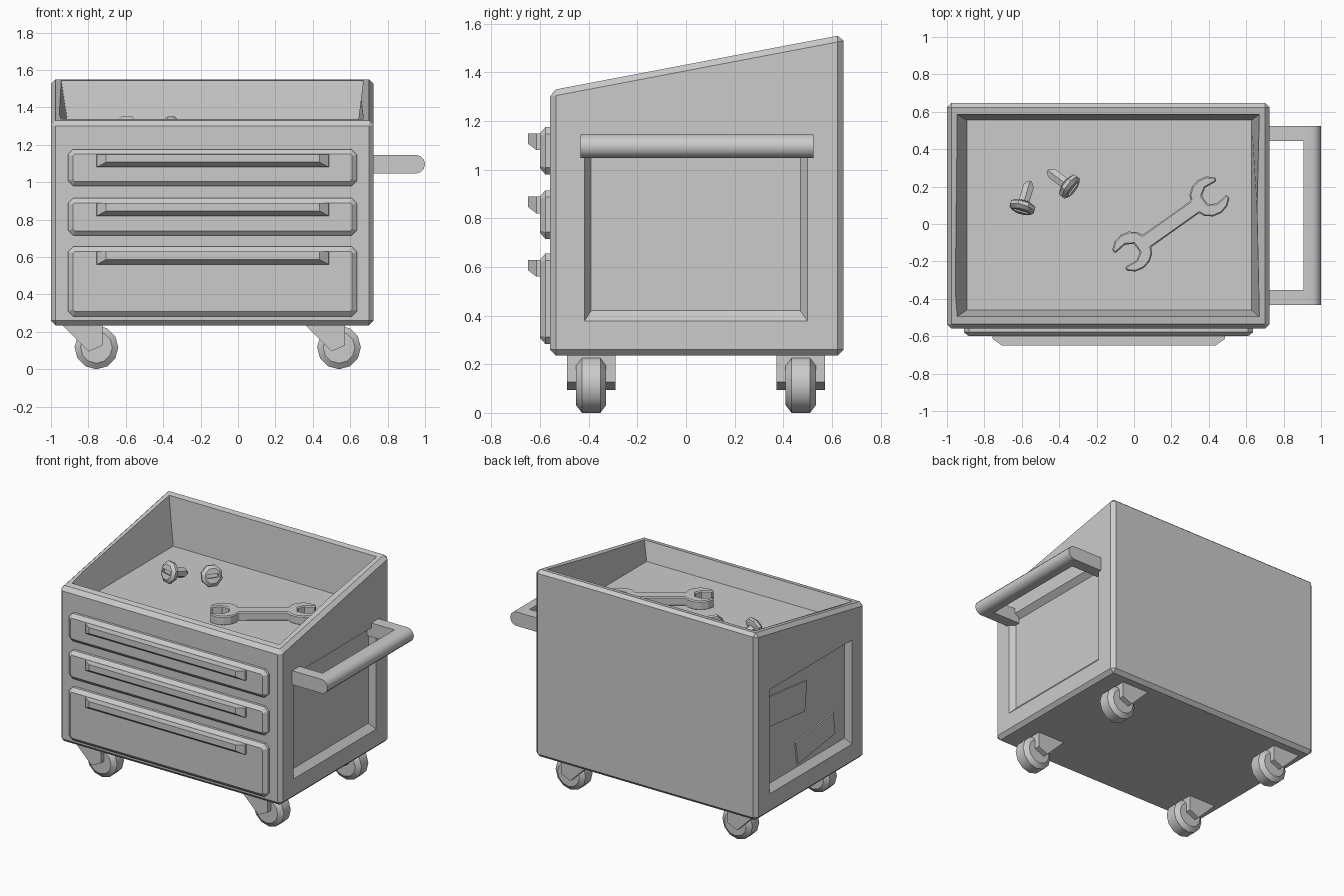
import bpy, bmesh
from math import cos, sin, radians, pi
from mathutils import Vector, Matrix

if "Cube" in bpy.data.objects:
    bpy.data.objects.remove(bpy.data.objects["Cube"])


def finish(bm, name, bevel=0, smooth=False):
    bmesh.ops.recalc_face_normals(bm, faces=bm.faces)
    if bevel:
        edges = [e for e in bm.edges if e.calc_face_angle(0) > radians(40)]
        bmesh.ops.bevel(bm, geom=edges, offset=bevel, segments=1, affect='EDGES')
    me = bpy.data.meshes.new(name)
    bm.to_mesh(me)
    bm.free()
    ob = bpy.data.objects.new(name, me)
    bpy.context.collection.objects.link(ob)
    if smooth:
        bpy.ops.object.select_all(action='DESELECT')
        ob.select_set(True)
        bpy.context.view_layer.objects.active = ob
        bpy.ops.object.shade_smooth_by_angle(angle=radians(35))
    return ob


def loft(name, *rings, **kw):
    """Skin a stack of equal-length rings and cap both ends."""
    bm = bmesh.new()
    vs = [[bm.verts.new(p) for p in r] for r in rings]
    n = len(vs[0])
    for a, b in zip(vs, vs[1:]):
        for i in range(n):
            bm.faces.new((a[i], a[(i + 1) % n], b[(i + 1) % n], b[i]))
    bm.faces.new(vs[0])
    bm.faces.new(vs[-1])
    return finish(bm, name, **kw)


def rect(u0, u1, v0, v1):
    return [(u0, v0), (u1, v0), (u1, v1), (u0, v1)]


def in_xz(pts, y):
    return [(a, y, b) for a, b in pts]


def in_yz(pts, x):
    return [(x, a, b) for a, b in pts]


def cut(ob, inner, outer):
    """Subtract a tapered pocket, extended a little past its mouth."""
    far = [Vector(a) + (Vector(b) - Vector(a)) * 1.4 for a, b in zip(inner, outer)]
    tool = loft("cutter", inner, far)
    tool.hide_render = True
    mod = ob.modifiers.new("cut", 'BOOLEAN')
    mod.object, mod.operation, mod.solver = tool, 'DIFFERENCE', 'EXACT'
    bpy.context.view_layer.objects.active = ob
    bpy.ops.object.modifier_apply(modifier=mod.name)
    bpy.data.objects.remove(tool)


# Cabinet: sloped-top box with chamfered edges
X0, X1 = -1.0, 0.725
side = [(-0.56, 0.235), (0.648, 0.235), (0.648, 1.555), (-0.56, 1.325)]
body = loft("cabinet", in_yz(side, X0), in_yz(side, X1), bevel=0.025)

# Open tray on top
cut(body, [(x, y, 1.21) for x, y in rect(-0.893, 0.628, -0.46, 0.555)],
    [(-0.945, -0.495, 1.337), (0.67, -0.495, 1.337), (0.67, 0.585, 1.543), (-0.945, 0.585, 1.543)])

# Recessed panels in both sides
for x, s in ((X0, 1), (X1, -1)):
    cut(body, in_yz(rect(-0.39, 0.47, 0.42, 1.08), x + 0.04 * s),
        in_yz(rect(-0.417, 0.5, 0.378, 1.11), x))

# Thin plates on the left panel
for i, (y, z, w, h, tilt) in enumerate(((0.26, 0.91, 0.42, 0.21, 6), (-0.055, 0.55, 0.42, 0.16, -8))):
    rot = Matrix.Rotation(radians(tilt), 2)
    pts = [rot @ Vector(p) + Vector((y, z)) for p in rect(-w / 2, w / 2, -h / 2, h / 2)]
    loft(f"side_plate_{i + 1}", in_yz(pts, X0 + 0.05), in_yz(pts, X0 + 0.03))


# Drawers with chamfered fronts and tapered pulls
def cut_rect(x0, x1, z0, z1, c):
    return [(x0 + c, z0), (x1 - c, z0), (x1, z0 + c), (x1, z1 - c),
            (x1 - c, z1), (x0 + c, z1), (x0, z1 - c), (x0, z0 + c)]


for i, (z0, z1) in enumerate(((0.98, 1.175), (0.715, 0.915), (0.283, 0.655))):
    outer = cut_rect(-0.91, 0.637, z0, z1, 0.028)
    inner = cut_rect(-0.883, 0.61, z0 + 0.025, z1 - 0.025, 0.01)
    loft(f"drawer_{i + 1}", in_xz(outer, -0.54), in_xz(outer, -0.578), in_xz(inner, -0.6))
    loft(f"drawer_pull_{i + 1}",
         in_xz(rect(-0.757, 0.487, z1 - 0.095, z1 - 0.026), -0.595),
         in_xz(rect(-0.755, 0.485, z1 - 0.095, z1 - 0.026), -0.615),
         in_xz(rect(-0.705, 0.435, z1 - 0.068, z1 - 0.026), -0.65))

# Push handle: rounded bar and two arms
bar = [(0.905, 1.047), (0.955, 1.047)]
bar += [(0.952 + 0.048 * cos(radians(a)), 1.096 + 0.049 * sin(radians(a))) for a in (-60, -30, 0, 30, 60)]
bar += [(0.955, 1.145), (0.905, 1.145)]
loft("push_handle_bar", in_xz(bar, -0.433), in_xz(bar, 0.525), smooth=True)
for n, y0 in (("front", -0.433), ("rear", 0.445)):
    arm = rect(y0, y0 + 0.08, 1.047, 1.145)
    loft(f"push_handle_arm_{n}", in_yz(arm, 0.69), in_yz(arm, 0.91))


# Castors: twelve-sided wheel in a slanted bracket
def circle(r, n, turn=0.0):
    return [(r * cos(2 * pi * (i + turn) / n), r * sin(2 * pi * (i + turn) / n)) for i in range(n)]


for nx, x in (("left", -0.757), ("right", 0.54)):
    for ny, y in (("front", -0.39), ("rear", 0.472)):
        rings = [in_xz([(x + a, 0.117 + b) for a, b in circle(r, 12)], y + d)
                 for r, d in ((0.085, -0.062), (0.117, -0.038), (0.117, 0.038), (0.085, 0.062))]
        loft(f"castor_wheel_{ny}_{nx}", *rings, smooth=True)
        prof = [(x - 0.18, 0.245), (x - 0.18, 0.235), (x - 0.04, 0.095), (x + 0.033, 0.128), (x + 0.033, 0.245)]
        loft(f"castor_bracket_{ny}_{nx}", in_xz(prof, y - 0.1), in_xz(prof, y + 0.1))


# Loose screws lying in the tray: domed slotted head, pointed shank
def screw(name, x, y, dx, dy):
    axis = Vector((dx, dy, 0)).normalized() + Vector((0, 0, -0.32))
    mat = Matrix.Translation((x, y, 1.285)) @ axis.to_track_quat('Z', 'Y').to_matrix().to_4x4()

    def ring(r, z, n):
        return [mat @ Vector((a, b, z)) for a, b in circle(r, n, 0.5)]
    head = loft(name + "_head", ring(0.052, -0.025, 8), ring(0.073, -0.008, 8),
                ring(0.073, 0.012, 8), ring(0.05, 0.025, 8), smooth=True)
    slot = rect(-0.038, 0.038, -0.012, 0.012)
    cut(head, [mat @ Vector((a, b, -0.008)) for a, b in slot],
        [mat @ Vector((a, b, -0.03)) for a, b in slot])
    loft(name + "_shank", ring(0.033, 0.015, 6), ring(0.033, 0.12, 6), ring(0.012, 0.15, 6))


screw("screw_a", -0.597, 0.09, 0.28, 0.95)
screw("screw_b", -0.345, 0.2, -0.8, 0.6)

# Double open-ended spanner lying in the tray
half = [(0.254 - 0.095, 0.04)]
half += [(0.254 + 0.108 * cos(radians(a)), 0.108 * sin(radians(a))) for a in (140, 115, 90, 65, 38)]
half += [(0.332, 0.045), (0.262, 0.052), (0.222, 0.027)]
end = half + [(u, -v) for u, v in reversed(half)]
outline = end + [(-u, -v) for u, v in end]
turn = Matrix.Rotation(radians(35.4), 2)
pts = [turn @ Vector(p) + Vector((0.197, 0)) for p in outline]
loft("spanner", [(a, b, 1.205) for a, b in pts], [(a, b, 1.27) for a, b in pts], bevel=0.007)
